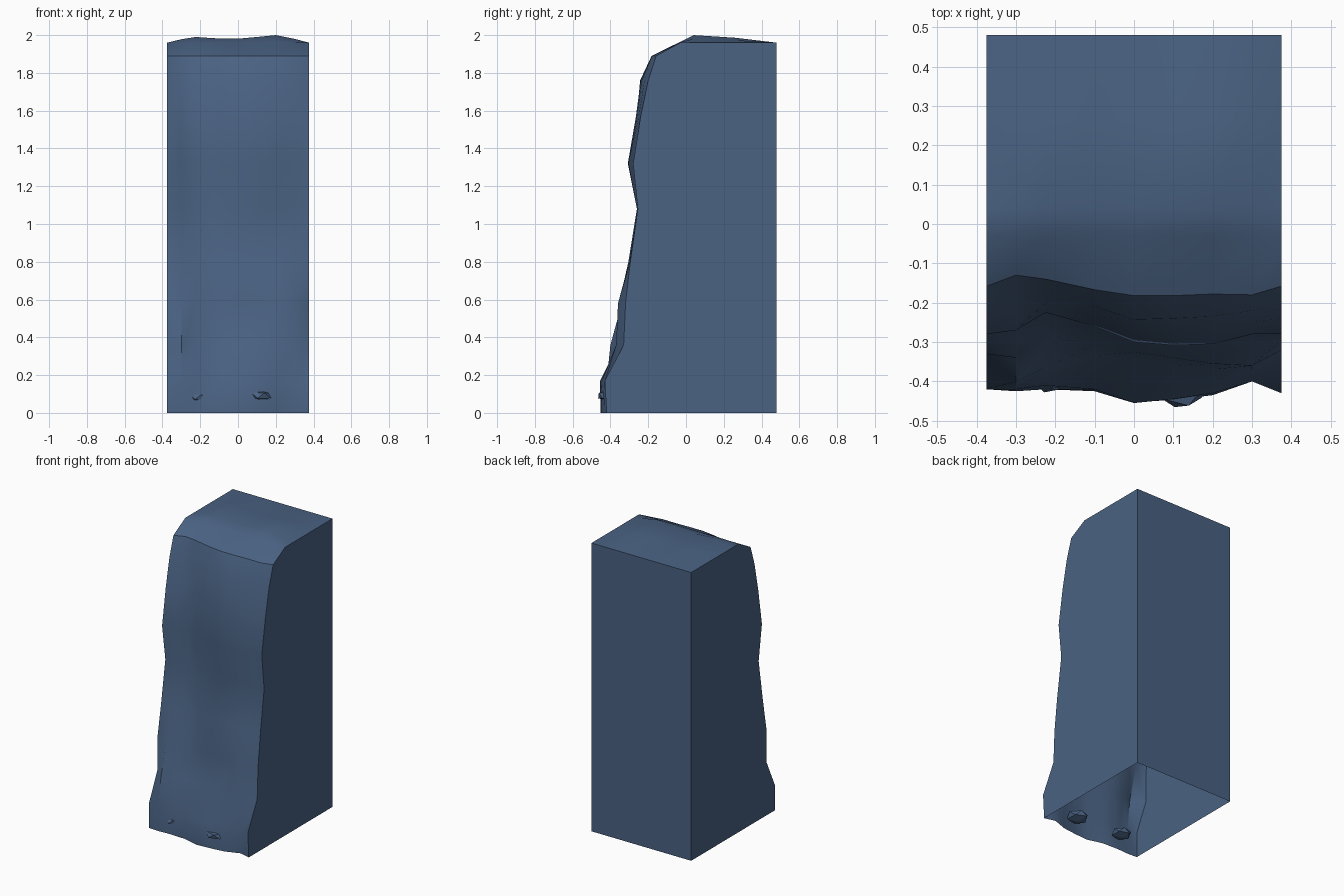
import bpy, bmesh, math, random

if "Cube" in bpy.data.objects:
    bpy.data.objects.remove(bpy.data.objects["Cube"])

stone = bpy.data.materials.new("slate blue stone")
stone.diffuse_color = (0.068, 0.122, 0.225, 1)
stone.use_nodes = True
stone.node_tree.nodes["Principled BSDF"].inputs["Base Color"].default_value = stone.diffuse_color


def make_object(name, bm):
    bmesh.ops.recalc_face_normals(bm, faces=bm.faces)
    mesh = bpy.data.meshes.new(name)
    bm.to_mesh(mesh)
    bm.free()
    mesh.materials.append(stone)
    obj = bpy.data.objects.new(name, mesh)
    bpy.context.collection.objects.link(obj)
    return obj


# Cliff block: weathered front rows (height, then depth at each column)
columns = [-.375, -.3, -.225, -.1, 0, .1, .2, .3, .375]
front = [
    (0.00, [.42, .425, .42, .425, .453, .447, .435, .40, .42]),
    (0.17, [.42, .42, .41, .42, .455, .445, .43, .40, .43]),
    (0.36, [.33, .40, .365, .335, .345, .36, .37, .37, .33]),
    (0.58, [.33, .34, .31, .305, .325, .34, .355, .36, .32]),
    (0.80, [.29, .29, .27, .28, .30, .305, .305, .30, .295]),
    (1.08, [.245, .24, .215, .225, .25, .26, .26, .25, .255]),
    (1.32, [.28, .27, .225, .26, .30, .308, .305, .28, .28]),
    (1.57, [.24, .22, .20, .235, .26, .265, .26, .25, .24]),
    (1.76, [.20, .175, .168, .21, .243, .24, .235, .22, .20]),
    (1.89, [.158, .13, .14, .167, .182, .182, .178, .18, .158]),
]
rows = [[(x, -d, z) for x, d in zip(columns, depths)] for z, depths in front]

# Gently domed top: one bump profile fading towards the back
bump = [0, .018, .03, .022, .021, .03, .04, .02, 0]
for y, fade in ((-.03, .12), (.04, 1), (.26, .65), (.48, 0)):
    rows.append([(x, y, 1.96 + b * fade) for x, b in zip(columns, bump)])
# Flat back down to the ground (underside stays open)
rows.append([(x, .48, 0) for x in columns])

bm = bmesh.new()
grid = [[bm.verts.new(p) for p in row] for row in rows]
for low, high in zip(grid, grid[1:]):
    for i in range(len(columns) - 1):
        bm.faces.new((low[i], low[i + 1], high[i + 1], high[i]))
# Flat sides
for side in (0, -1):
    bm.faces.new([row[side] for row in grid])
# Hard lip between the front and the top
for a, b in zip(grid[9], grid[9][1:]):
    bm.edges.get((a, b)).smooth = False
cliff = make_object("cliff_block", bm)

bpy.context.view_layer.objects.active = cliff
cliff.select_set(True)
bpy.ops.object.shade_smooth_by_angle(angle=math.radians(40))


# Small faceted stones poking through the foot of the front
def pebble(name, centre, radii, seed):
    rng = random.Random(seed)
    bm = bmesh.new()
    bmesh.ops.create_icosphere(bm, subdivisions=1, radius=1)
    for v in bm.verts:
        k = rng.uniform(.9, 1.06)
        v.co = [c + r * k * p for c, r, p in zip(centre, radii, v.co)]
    make_object(name, bm)


pebble("pebble_right", (.122, -.40, .092), (.07, .08, .034), 3)
pebble("pebble_left", (-.21, -.372, .085), (.062, .064, .03), 5)
